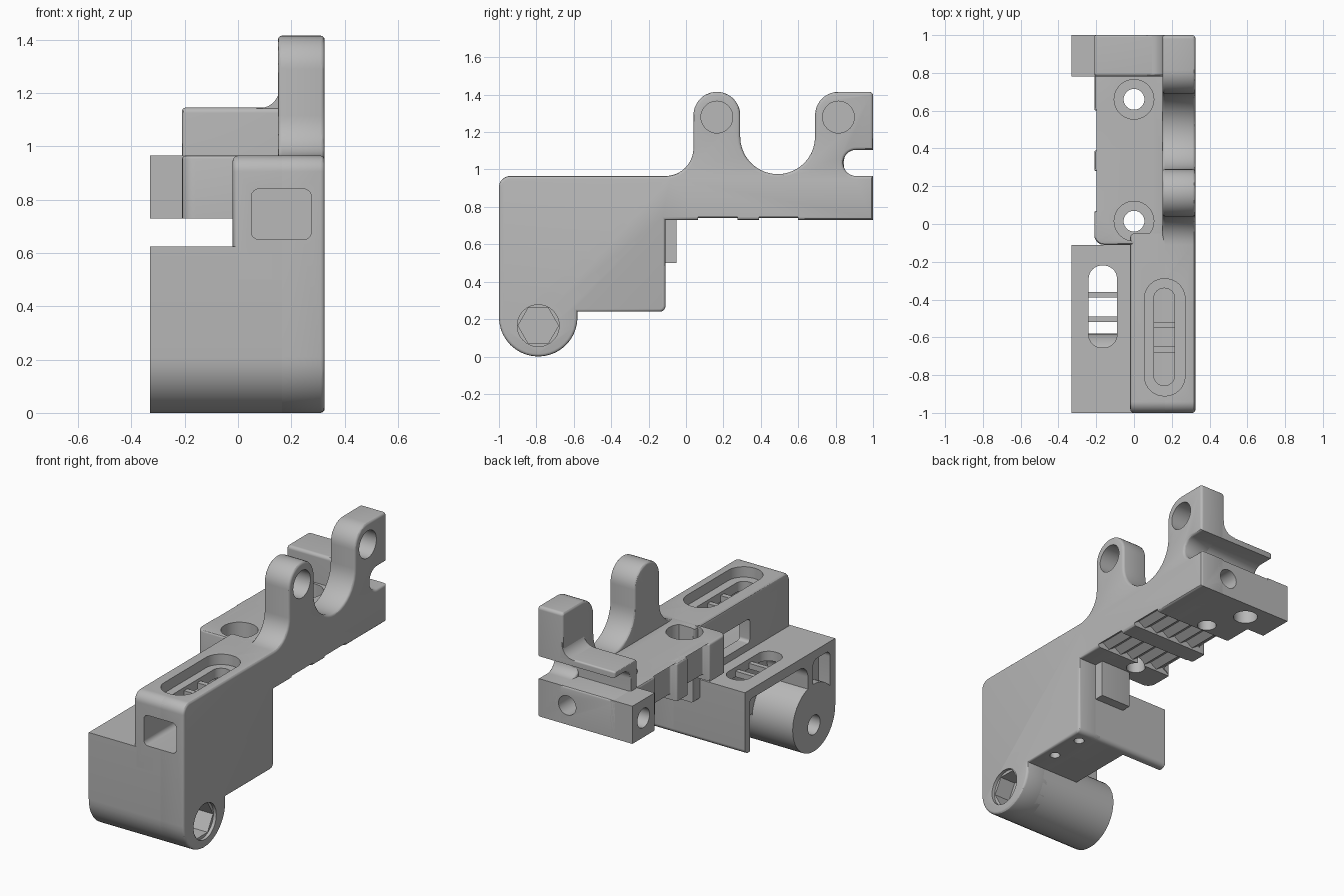
import bpy, bmesh, math
from mathutils import Vector

if "Cube" in bpy.data.objects:
    bpy.data.objects.remove(bpy.data.objects["Cube"])

grey = bpy.data.materials.new("mid_grey")
grey.diffuse_color = (0.48, 0.48, 0.48, 1)
grey.use_nodes = True
grey.node_tree.nodes["Principled BSDF"].inputs["Base Color"].default_value = grey.diffuse_color


def rounded(corners, seg=10):
    """2D outline from (u, v, radius) corners, each filleted by its radius."""
    out = []
    n = len(corners)
    for i, (u, v, r) in enumerate(corners):
        p = Vector((u, v))
        a = (Vector(corners[i - 1][:2]) - p).normalized()
        b = (Vector(corners[(i + 1) % n][:2]) - p).normalized()
        if r <= 0:
            pts = [p]
        else:
            half = a.angle(b) / 2
            c = p + (a + b).normalized() * (r / math.sin(half))
            t = r / math.tan(half)
            s, e = p + a * t - c, p + b * t - c
            a0 = math.atan2(s.y, s.x)
            d = (math.atan2(e.y, e.x) - a0 + math.pi) % (2 * math.pi) - math.pi
            pts = [c + r * Vector((math.cos(a0 + d * k / seg), math.sin(a0 + d * k / seg)))
                   for k in range(seg + 1)]
        for q in pts:
            if not out or (q - out[-1]).length > 1e-4:
                out.append(q)
    if (out[0] - out[-1]).length < 1e-4:
        out.pop()
    return out


def rect(u0, u1, v0, v1, r=0):
    return rounded([(u0, v0, r), (u1, v0, r), (u1, v1, r), (u0, v1, r)])


def ring(u, v, r, n=40, turn=0):
    return [Vector((u + r * math.cos(turn + 2 * math.pi * k / n),
                    v + r * math.sin(turn + 2 * math.pi * k / n))) for k in range(n)]


def prism(name, pts, axis, lo, hi, bevel=0, ends=()):
    """Extrude an outline along an axis; optionally round the rim of chosen ends."""
    ax = "xyz".index(axis)

    def place(p, h):
        c = [p[0], p[1]]
        c.insert(ax, h)
        return c
    bm = bmesh.new()
    low = [bm.verts.new(place(p, lo)) for p in pts]
    high = [bm.verts.new(place(p, hi)) for p in pts]
    bm.faces.new(low)
    bm.faces.new(high)
    for i in range(len(pts)):
        j = (i + 1) % len(pts)
        bm.faces.new((low[i], low[j], high[j], high[i]))
    bmesh.ops.recalc_face_normals(bm, faces=bm.faces)
    if bevel:
        rim = [e for e in bm.edges
               if any(all(abs(v.co[ax] - h) < 1e-5 for v in e.verts) for h in ends)]
        bmesh.ops.bevel(bm, geom=rim, offset=bevel, segments=3, profile=0.5,
                        affect='EDGES', clamp_overlap=False)
        bmesh.ops.recalc_face_normals(bm, faces=bm.faces)
    me = bpy.data.meshes.new(name)
    bm.to_mesh(me)
    bm.free()
    me.materials.append(grey)
    ob = bpy.data.objects.new(name, me)
    bpy.context.collection.objects.link(ob)
    return ob


# side plate with the two lugs, saddle and rear notch
side_plate = prism("side_plate", rounded([
    (-1, 0, .21), (-.58, 0, .21), (-.58, .24, 0), (-.11, .24, .03), (-.11, .73, 0),
    (1, .73, 0), (1, .965, 0), (.84, .965, .07), (.84, 1.105, .07), (1, 1.105, 0),
    (1, 1.415, .02), (.69, 1.415, .125), (.69, .975, .2), (.29, .975, .2),
    (.29, 1.415, .125), (.04, 1.415, .125), (.04, .965, .15), (-1, .965, .06)]),
    'x', .15, .325, .015, (.15, .325))

# raised front housing
upper_block = prism("upper_block", rounded([
    (-1, .5, 0), (-.05, .5, 0), (-.05, .965, 0), (-1, .965, .06)]),
    'x', -.02, .2, .02, (-.02,))

# wide lower housing and the round barrel in it
lower_block = prism("lower_block", rounded([
    (-1, 0, .21), (-.58, 0, .21), (-.58, .24, 0), (-.11, .24, .03),
    (-.11, .625, 0), (-1, .625, 0)]), 'x', -.33, .2)
barrel = prism("barrel", rect(-1, -.58, 0, .42, .21), 'x', -.33, .2)

# rear rail with notched left edge
rail = prism("rail", rounded([
    (.2, -.11, 0), (.2, 1, 0), (-.21, 1, 0), (-.21, .6, .01), (-.165, .6, .01),
    (-.165, .39, .01), (-.21, .39, .01), (-.21, .28, .01), (-.165, .28, .01),
    (-.165, .07, .01), (-.21, .07, .01), (-.21, -.11, .05)], 5),
    'z', .73, .965, .012, (.965,))
foot = prism("foot", rect(-.33, -.18, .78, 1), 'z', .73, .965)

# overhanging rear ledge and its fillet against the lug
ledge = prism("ledge", rounded([
    (.78, .9, 0), (.84, .9, 0), (.84, .965, 0), (.845, .965, 0), (.845, 1.105, .06),
    (1, 1.105, 0), (1, 1.145, .01), (.78, 1.145, .02)]), 'x', -.21, .2, .012, (-.21,))
ledge_fillet = prism("ledge_fillet", rounded([
    (.07, 1.13, 0), (.17, 1.13, 0), (.17, 1.23, 0), (.155, 1.23, 0),
    (.155, 1.143, .075), (.07, 1.143, 0)]), 'y', .79, 1)

parts = [side_plate, upper_block, lower_block, barrel, rail, foot, ledge, ledge_fillet]
cutters = []


def cut(targets, *args):
    c = prism("cutter", *args)
    c.hide_render = True
    cutters.append(c)
    for t in targets:
        m = t.modifiers.new("cut", 'BOOLEAN')
        m.operation = 'DIFFERENCE'
        m.solver = 'EXACT'
        m.object = c


head = [side_plate, upper_block]
# hollow under the lower housing, open to the left and below
cut([lower_block], rounded([(-.73, -.1, 0), (-.16, -.1, 0), (-.16, .565, .02),
                            (-.73, .565, .08)]), 'x', -.5, -.05)
# left column pocket and top slot of the lower housing
cut([lower_block], rect(-.95, -.78, .31, .57, .04), 'x', -.5, -.25)
cut([lower_block], rect(-.24, -.09, -.655, -.22, .07), 'z', .45, .8)
# front window channel and left window of the upper housing
cut(head, rect(.05, .275, .65, .84, .03), 'y', -1.2, -.27)
cut([upper_block], rect(-.6, -.3, .67, .82, .02), 'x', -.2, .1)
# stepped slot on top of the upper housing
cut(head, rect(.055, .27, -.91, -.29, .105), 'z', .9, 1.1)
cut(head, rect(.105, .215, -.855, -.34, .053), 'z', .75, 1.05)
# barrel socket on the right, pin hole on the left
cut([side_plate], ring(-.79, .165, .112), 'x', .305, .5)
cut([side_plate, lower_block, barrel], ring(-.79, .165, .108, 6), 'x', .2, .45)
cut([lower_block, barrel], ring(-.79, .165, .06), 'x', -.5, -.15)
# blind holes in the lugs
for y in (.165, .815):
    cut([side_plate], ring(y, 1.28, .085), 'x', .2, .5)
# counterbored rail holes
for y in (.66, .015):
    cut([rail], ring(0, y, .055), 'z', .6, 1.1)
    cut([rail, ledge], ring(0, y, .105), 'z', .85, 1.1)
# rear block holes: back, left and underside
cut([rail, side_plate], ring(.12, .85, .06), 'y', .8, 1.2)
cut([foot, rail], ring(.89, .85, .06), 'x', -.5, -.08)
cut([foot, rail], ring(-.11, .88, .07), 'z', .6, .84)
# ridged grip pads under the rail
teeth = [(-.25 + .045 * k, .74 if k % 2 else .77) for k in range(15)]
for y0, y1 in ((.065, .275), (.39, .6)):
    cut([rail, side_plate], [(-.25, .68)] + teeth + [(teeth[-1][0], .68)], 'y', y0, y1)
# small holes under the lower housing
for y in (-.42, -.2):
    cut([side_plate], ring(.25, y, .03, 24), 'z', .1, .3)

# apply the cuts and drop the cutters
deps = bpy.context.evaluated_depsgraph_get()
deps.update()
done = [(p, bpy.data.meshes.new_from_object(p.evaluated_get(deps))) for p in parts]
for p, me in done:
    p.modifiers.clear()
    p.data = me
for c in cutters:
    bpy.data.objects.remove(c)

# cross bars inside the two slots
for y in (-.375, -.505):
    parts.append(prism("lower_slot_bar", rect(y - .015, y + .015, .565, .6), 'x', -.25, -.08))
for y in (-.535, -.665):
    parts.append(prism("upper_slot_bar", rect(y - .016, y + .016, .84, .88), 'x', .09, .23))

for p in parts:
    p.select_set(True)
bpy.context.view_layer.objects.active = parts[0]
bpy.ops.object.shade_smooth_by_angle(angle=math.radians(30))
